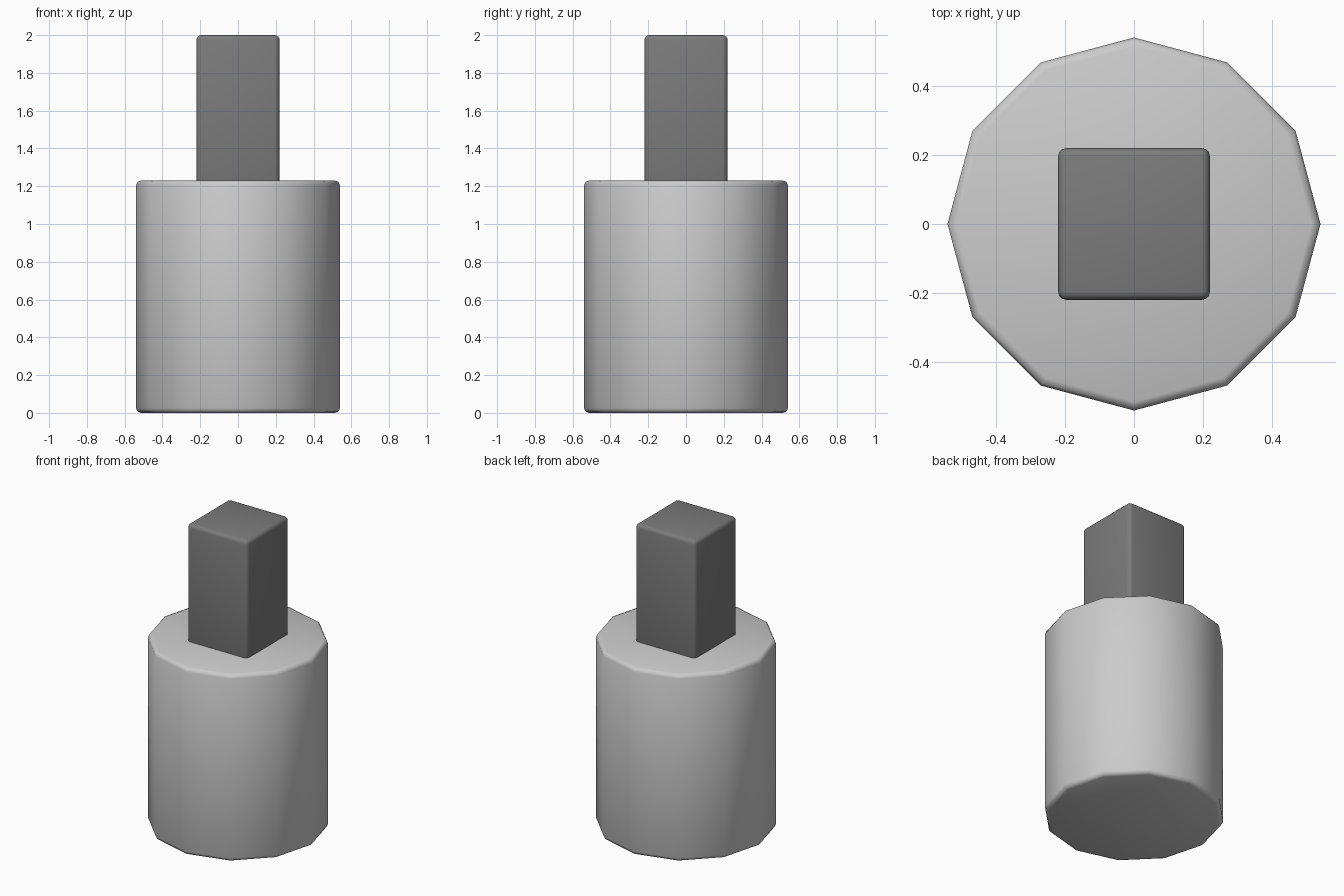
import bpy, math

if "Cube" in bpy.data.objects:
    bpy.data.objects.remove(bpy.data.objects["Cube"])

def finish(obj, name, width, segments, limit):
    obj.name = name
    bpy.ops.object.transform_apply(location=False, rotation=False, scale=True)
    bevel = obj.modifiers.new("edge_bevel", 'BEVEL')
    bevel.width = width
    bevel.segments = segments
    bevel.limit_method = 'ANGLE'
    bevel.angle_limit = math.radians(limit)
    bpy.ops.object.shade_smooth()

# Twelve-sided body with bevelled rims
bpy.ops.mesh.primitive_cylinder_add(vertices=12, radius=0.54, depth=1.23, location=(0, 0, 0.615))
finish(bpy.context.object, "body", 0.025, 2, 40)

# Square post rising from the body
bpy.ops.mesh.primitive_cube_add(size=1, location=(0, 0, 1.6))
post = bpy.context.object
post.scale = (0.44, 0.44, 0.8)
finish(post, "post", 0.025, 3, 40)

dark = bpy.data.materials.new("dark_grey")
dark.diffuse_color = (0.2, 0.2, 0.2, 1)
dark.use_nodes = True
dark.node_tree.nodes["Principled BSDF"].inputs["Base Color"].default_value = dark.diffuse_color
post.data.materials.append(dark)
